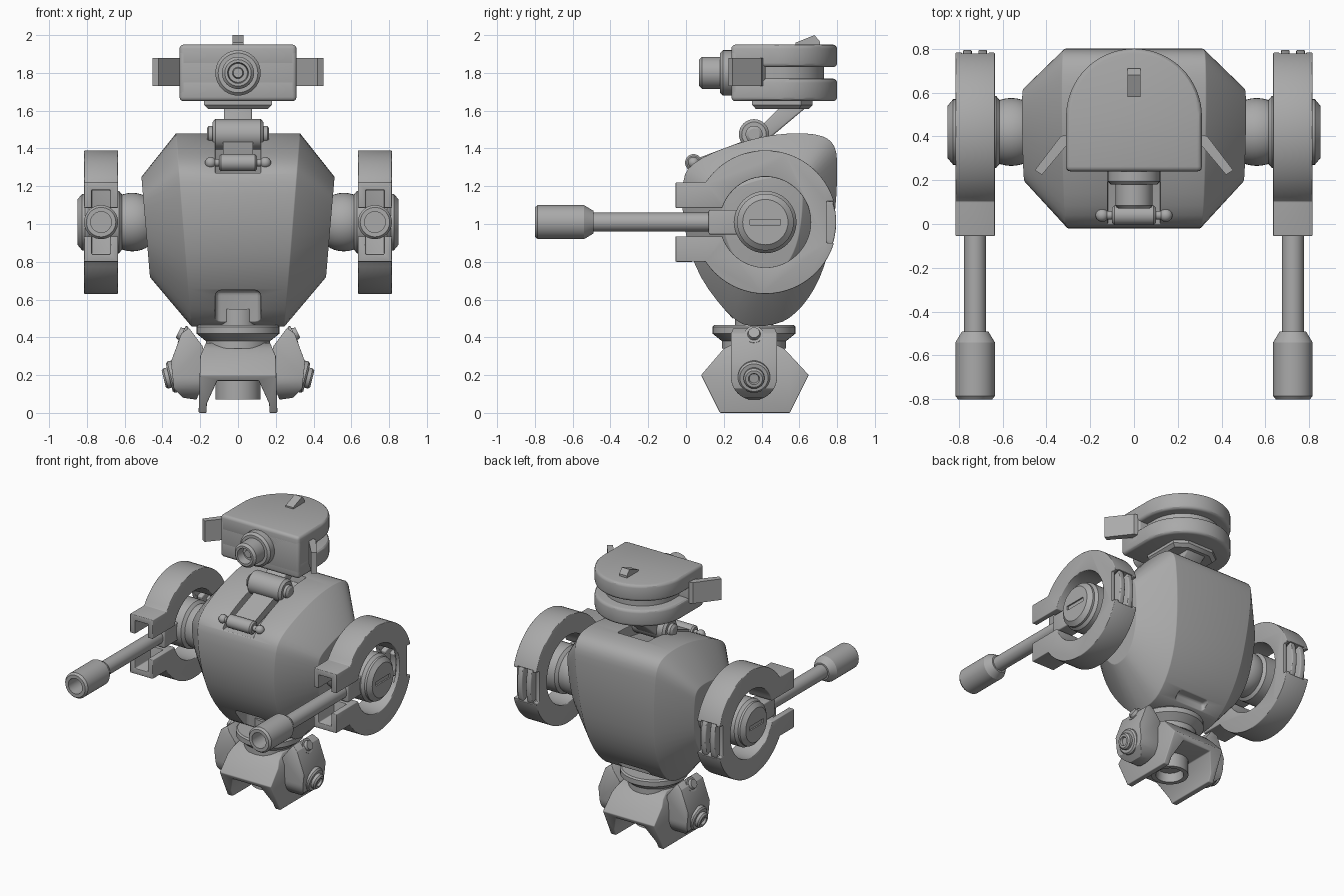
import bpy, bmesh
from math import sin, cos, pi, radians
from mathutils import Vector

if "Cube" in bpy.data.objects:
    bpy.data.objects.remove(bpy.data.objects["Cube"])

grey = bpy.data.materials.new("plain_grey")
grey.use_nodes = True
grey.diffuse_color = (0.4, 0.4, 0.4, 1)
grey.node_tree.nodes["Principled BSDF"].inputs["Base Color"].default_value = (0.4, 0.4, 0.4, 1)


def loft(name, rings, bevel=0.0, mirror=False, cutters=(), op='DIFFERENCE'):
    """Skin a list of equal-length point rings, cap both ends, bake the modifiers."""
    bm = bmesh.new()
    rows = [[bm.verts.new(p) for p in ring] for ring in rings]
    n = len(rows[0])
    for a, b in zip(rows, rows[1:]):
        for i in range(n):
            bm.faces.new((a[i], a[(i + 1) % n], b[(i + 1) % n], b[i]))
    bm.faces.new(rows[0][::-1])
    bm.faces.new(rows[-1])
    bmesh.ops.recalc_face_normals(bm, faces=bm.faces)
    me = bpy.data.meshes.new(name)
    bm.to_mesh(me)
    bm.free()
    me.materials.append(grey)
    ob = bpy.data.objects.new(name, me)
    bpy.context.collection.objects.link(ob)
    for c in cutters:
        m = ob.modifiers.new("cut", 'BOOLEAN')
        m.object, m.operation, m.solver = c, op, 'EXACT'
    if bevel:
        m = ob.modifiers.new("bevel", 'BEVEL')
        m.width, m.segments, m.limit_method = bevel, 3, 'ANGLE'
        m.angle_limit = radians(28)
    if mirror:
        ob.modifiers.new("mirror", 'MIRROR').use_mirror_merge = False
    if ob.modifiers:
        dg = bpy.context.evaluated_depsgraph_get()
        baked = bpy.data.meshes.new_from_object(ob.evaluated_get(dg))
        ob.modifiers.clear()
        ob.data = baked
    for c in cutters:
        bpy.data.objects.remove(c)
    return ob


def prism(name, pts, axis, a, b, **kw):
    """Extrude a 2D outline along an axis, other coordinates in x, y, z order."""
    def at(p, t):
        q = list(p)
        q.insert("xyz".index(axis), t)
        return q
    return loft(name, [[at(p, t) for p in pts] for t in (a, b)], **kw)


def box(name, x, y, z, **kw):
    return prism(name, [(x[0], y[0]), (x[1], y[0]), (x[1], y[1]), (x[0], y[1])], 'z', *z, **kw)


def lathe(name, origin, axis, profile, seg=40, **kw):
    """Turn (distance, radius) pairs around an axis."""
    d = Vector(axis).normalized()
    u = d.orthogonal().normalized()
    v = d.cross(u)
    o = Vector(origin)
    turn = [2 * pi * i / seg for i in range(seg)]
    return loft(name, [[o + d * t + (u * cos(k) + v * sin(k)) * r for k in turn]
                       for t, r in profile], **kw)


def arc(cx, cy, r, a, b, n):
    return [(cx + r * cos(radians(a + (b - a) * i / n)),
             cy + r * sin(radians(a + (b - a) * i / n))) for i in range(n + 1)]


def smooth_loop(pts, steps=3):
    """Closed Catmull-Rom curve."""
    out, n = [], len(pts)
    for i in range(n):
        p0, p1, p2, p3 = (Vector(pts[(i + k - 1) % n]) for k in range(4))
        for s in range(steps):
            t = s / steps
            out.append(0.5 * (2 * p1 + (p2 - p0) * t + (2 * p0 - 5 * p1 + 4 * p2 - p3) * t * t
                              + (3 * p1 - p0 - 3 * p2 + p3) * t ** 3))
    return out


def ball(r, n=14):
    return [(-r * cos(pi * i / n), max(r * sin(pi * i / n), 0.002)) for i in range(n + 1)]


# Torso: a side outline lofted across x, shrinking to the flanks
outline = smooth_loop([(0.3, 0.47), (0.47, 0.47), (0.58, 0.53), (0.68, 0.66), (0.75, 0.84),
                       (0.79, 1.08), (0.8, 1.3), (0.785, 1.41), (0.72, 1.465), (0.58, 1.48),
                       (0.4, 1.46), (0.2, 1.4), (0.04, 1.32), (-0.015, 1.22), (-0.01, 1.0),
                       (0.05, 0.78), (0.16, 0.6)])


def torso_slice(side, scale, x0, slope):
    ring = []
    for y, z in outline:
        y, z = 0.42 + (y - 0.42) * scale, 1.0 + (z - 1.0) * scale
        ring.append((side * (x0 + slope * (z - 1.0)), y, z))
    return ring


slices = [torso_slice(s, *a) for s, a in ((-1, (0.52, 0.49, 0.085)), (-1, (1, 0.29, 0.08)),
                                          (1, (1, 0.29, 0.08)), (1, (0.52, 0.49, 0.085)))]
neck_slot = prism("neck_slot", [(-0.1, 1.27), (0.04, 1.27), (0.3, 1.37), (0.6, 1.42),
                                (0.6, 1.6), (-0.1, 1.6)], 'x', -0.12, 0.12)
front_notch = box("front_notch", (-0.12, 0.12), (-0.1, 0.28), (0.3, 0.65), bevel=0.03)
back_notch = box("back_notch", (-0.12, 0.12), (0.55, 0.9), (0.3, 0.56), bevel=0.02)
loft("torso", slices, bevel=0.02, cutters=(neck_slot, front_notch, back_notch))

# Neck linkage
prism("neck_arm", [(0.32, 1.44), (0.39, 1.41), (0.64, 1.62), (0.5, 1.62)], 'x', -0.075, 0.075,
      bevel=0.01)
lathe("neck_hinge", (0, 0.36, 1.475), (1, 0, 0),
      [(-0.165, 0.03), (-0.155, 0.045), (-0.135, 0.045), (-0.135, 0.065), (-0.12, 0.08),
       (0.12, 0.08), (0.135, 0.065), (0.135, 0.045), (0.155, 0.045), (0.165, 0.03)])
lathe("front_pin", (0, 0.04, 1.325), (1, 0, 0),
      [(-0.1, 0.035), (-0.09, 0.045), (0.09, 0.045), (0.1, 0.035)])
lathe("pin_rod", (0, 0.04, 1.325), (1, 0, 0), [(-0.15, 0.02), (0.15, 0.02)], seg=20)
lathe("pin_ball", (0.145, 0.04, 1.325), (1, 0, 0), ball(0.03), seg=24, mirror=True)
prism("neck_link", [(0.04, 1.29), (0.36, 1.4), (0.36, 1.46), (0.04, 1.34)], 'x', -0.08, 0.08)

# Head: rounded-back shells around a grooved core
def dome(r, y0, yc=0.49):
    return [(r, y0)] + arc(0, yc, r, 0, 180, 32) + [(-r, y0)]


prism("head_top", dome(0.31, 0.24), 'z', 1.83, 1.95, bevel=0.022)
prism("head_bottom", dome(0.31, 0.24), 'z', 1.65, 1.77, bevel=0.022)
prism("head_core", dome(0.24, 0.26), 'z', 1.7, 1.9)
box("head_face", (-0.31, 0.31), (0.24, 0.42), (1.68, 1.92), bevel=0.02)
loft("head_base", [[(x * s, 0.51 + y * s, z) for x, y in
                    ((-0.18, -0.16), (0.18, -0.16), (0.18, 0.1), (0.1, 0.16), (-0.1, 0.16), (-0.18, 0.1))]
                   for s, z in ((0.88, 1.61), (1, 1.63), (1, 1.66))])
prism("top_fin", [(0.58, 1.94), (0.58, 1.96), (0.68, 2.0), (0.71, 1.965), (0.71, 1.94)],
      'x', -0.03, 0.03)
prism("ear_plate", [(0.29, 0.38), (0.42, 0.225), (0.453, 0.245), (0.335, 0.4), (0.3, 0.41)],
      'z', 1.73, 1.88, mirror=True)
lathe("eye", (0, 0.25, 1.8), (0, -1, 0),
      [(0, 0.12), (0.055, 0.12), (0.07, 0.105), (0.07, 0.085), (0.165, 0.085), (0.18, 0.07),
       (0.18, 0.055), (0.12, 0.05), (0.12, 0.03), (0.14, 0.025)])

# Shoulders and hubs
CY, CZ, GX = 0.42, 1.01, 0.725
lathe("shoulder_ball", (0.56, CY, CZ), (1, 0, 0), ball(0.155, 20), mirror=True)
hub_slot = box("hub_slot", (0.84, 0.9), (CY - 0.08, CY + 0.08), (CZ - 0.015, CZ + 0.015))
lathe("hub", (0, CY, CZ), (1, 0, 0),
      [(0.6, 0.13), (0.63, 0.165), (0.79, 0.165), (0.81, 0.15), (0.825, 0.15), (0.85, 0.12)],
      mirror=True, cutters=(hub_slot,))

# Open arm ring with front prongs
ring = (arc(CY, CZ, 0.38, 146.5, -146.5, 60) + [(-0.055, 0.8), (-0.055, 0.935)]
        + arc(CY, CZ, 0.24, -161.8, 161.8, 48) + [(-0.055, 1.085), (-0.055, 1.22)])
cuts = (box("prong_cut", (0.675, 0.775), (-0.2, 0.12), (0.84, 1.18)),
        box("back_slot", (0.665, 0.785), (0.6, 0.9), (0.89, 1.13)),
        box("back_flat", (0.5, 0.9), (0.745, 0.9), (0.9, 1.12)))
prism("arm_ring", ring, 'x', 0.635, 0.815, bevel=0.008, mirror=True, cutters=cuts)
for i, x in enumerate((0.69, 0.76)):
    prism("ring_fin_%d" % (i + 1), arc(CY, CZ, 0.375, -19, 19, 10) + arc(CY, CZ, 0.24, 19, -19, 10),
          'x', x - 0.02, x + 0.02, bevel=0.008, mirror=True)

# Barrels
box("barrel_mount", (GX - 0.06, GX + 0.06), (0.12, 0.3), (CZ - 0.065, CZ + 0.065),
    bevel=0.008, mirror=True)
lathe("barrel", (GX, 0.25, CZ), (0, -1, 0), [(0, 0.05), (0.8, 0.05)], mirror=True)
lathe("muzzle", (GX, -0.49, CZ), (0, -1, 0),
      [(0, 0.06), (0.05, 0.09), (0.295, 0.09), (0.31, 0.078), (0.31, 0.055), (0.17, 0.055)],
      mirror=True)

# Waist
lathe("waist_disc", (0, 0.36, 0), (0, 0, 1),
      [(0.34, 0.17), (0.38, 0.17), (0.42, 0.22), (0.455, 0.22), (0.465, 0.21)])
lathe("waist_post", (0, 0.36, 0), (0, 0, 1), [(0.36, 0.1), (0.55, 0.1)])

# Arched foot
arch = prism("arch", [(-0.17, -0.1), (0.17, -0.1), (0.165, 0.05), (0.11, 0.17),
                      (-0.11, 0.17), (-0.165, 0.05)], 'y', -0.2, 0.9)
taper = prism("foot_taper", [(-0.21, -0.05), (0.21, -0.05), (0.2, 0.3), (0.17, 0.37),
                             (-0.17, 0.37), (-0.2, 0.3)], 'y', -0.2, 0.9)
foot = prism("foot_blank", [(0.18, 0), (0.55, 0), (0.65, 0.2), (0.52, 0.34), (0.46, 0.37),
                            (0.26, 0.37), (0.2, 0.34), (0.08, 0.2)], 'x', -0.3, 0.3,
             cutters=(arch,))
prism("foot", [(-0.3, -0.1), (0.3, -0.1), (0.3, 0.5), (-0.3, 0.5)], 'y', -0.1, 0.8,
      cutters=(foot, taper), op='INTERSECT', bevel=0.006)
lathe("foot_core", (0, 0.36, 0.07), (0, 0, 1),
      [(0.06, 0.08), (0, 0.09), (0, 0.12), (0.13, 0.12)])

# Ankle pods with bolts
pod_side = prism("pod_side", arc(0.36, 0.19, 0.122, 180, 360, 24) + [(0.482, 0.42), (0.46, 0.47),
                                                                    (0.26, 0.47), (0.238, 0.42)],
                 'x', 0, 0.6)
prism("ankle_pod", [(0.185, 0.35), (0.26, 0.45), (0.3, 0.42), (0.355, 0.27), (0.34, 0.13),
                    (0.29, 0.08), (0.22, 0.07), (0.185, 0.15)], 'y', 0.1, 0.6,
      cutters=(pod_side,), op='INTERSECT', bevel=0.014, mirror=True)
lathe("ankle_bolt", (0.33, 0.36, 0.195), (1, 0, -0.25),
      [(0, 0.085), (0.025, 0.085), (0.035, 0.075), (0.035, 0.055), (0.055, 0.055), (0.065, 0.045),
       (0.065, 0.03), (0.05, 0.025)], mirror=True)
lathe("pod_bolt", (0.285, 0.36, 0.41), (1, 0, 0.5),
      [(0, 0.05), (0.015, 0.05), (0.015, 0.035), (0.035, 0.03)], seg=20, mirror=True)

# Soft shading with crisp edges
bpy.ops.object.select_all(action='DESELECT')
for ob in bpy.data.objects:
    if ob.type == 'MESH' and ob.data.materials and ob.data.materials[0] == grey:
        ob.select_set(True)
        bpy.context.view_layer.objects.active = ob
bpy.ops.object.shade_smooth_by_angle(angle=radians(30))
